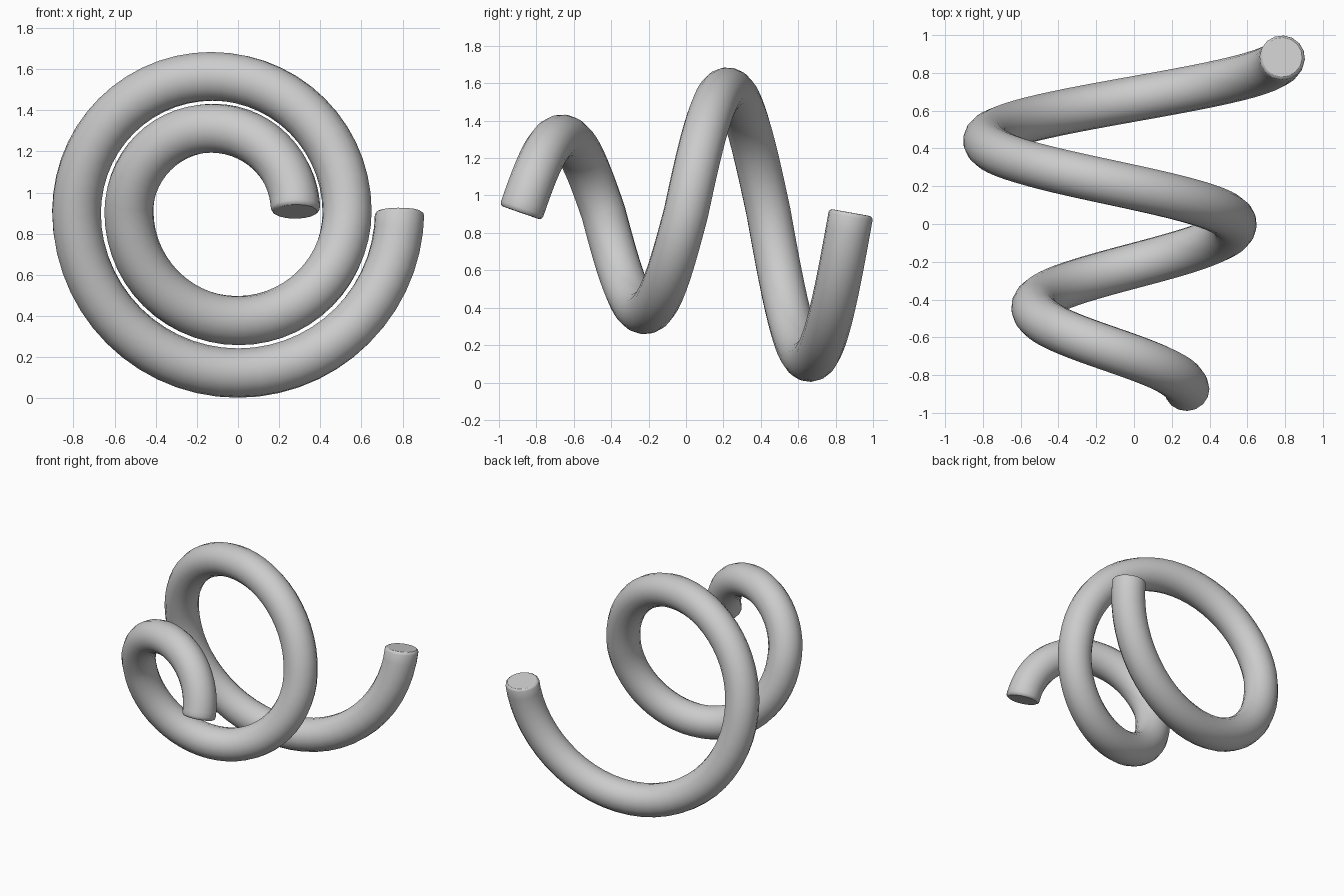
import bpy
import math

if "Cube" in bpy.data.objects:
    bpy.data.objects.remove(bpy.data.objects["Cube"])

TUBE = 0.12        # tube radius
ZC = 0.908         # height of the spiral axis
HALF_Y = 0.883     # path runs from -HALF_Y to +HALF_Y
# Each half turn is a semicircle: (centre x, radius)
ARCS = [(-0.125, 0.405), (0.0, 0.53), (-0.127, 0.657), (0.0, 0.785)]


def path_point(t):
    """Point on the widening spring, t counted in half turns (0 to 4)."""
    cx, r = ARCS[min(int(t), 3)]
    a = math.pi * t
    return (cx + r * math.cos(a), -HALF_Y + 2 * HALF_Y * t / 4, ZC + r * math.sin(a))


# Sample the path, with extra samples at both ends for the softened rims
steps = 112
ts = [4 * i / steps for i in range(1, steps)]
samples = [(0, 0.88), (0.005, 0.96), (0.015, 1)] + [(t, 1) for t in ts]
samples += [(3.993, 1), (3.9975, 0.96), (4, 0.88)]

# Spring: round tube swept along the path
curve = bpy.data.curves.new("spiral_spring", 'CURVE')
curve.dimensions = '3D'
curve.twist_mode = 'MINIMUM'
curve.bevel_depth = TUBE
curve.bevel_resolution = 6
curve.use_fill_caps = True
spline = curve.splines.new('POLY')
spline.points.add(len(samples) - 1)
for p, (t, rad) in zip(spline.points, samples):
    p.co = (*path_point(t), 1)
    p.radius = rad

spring = bpy.data.objects.new("spiral_spring", curve)
bpy.context.collection.objects.link(spring)
bpy.context.view_layer.objects.active = spring
spring.select_set(True)
bpy.ops.object.convert(target='MESH')
bpy.ops.object.shade_smooth_by_angle(angle=math.radians(40))
